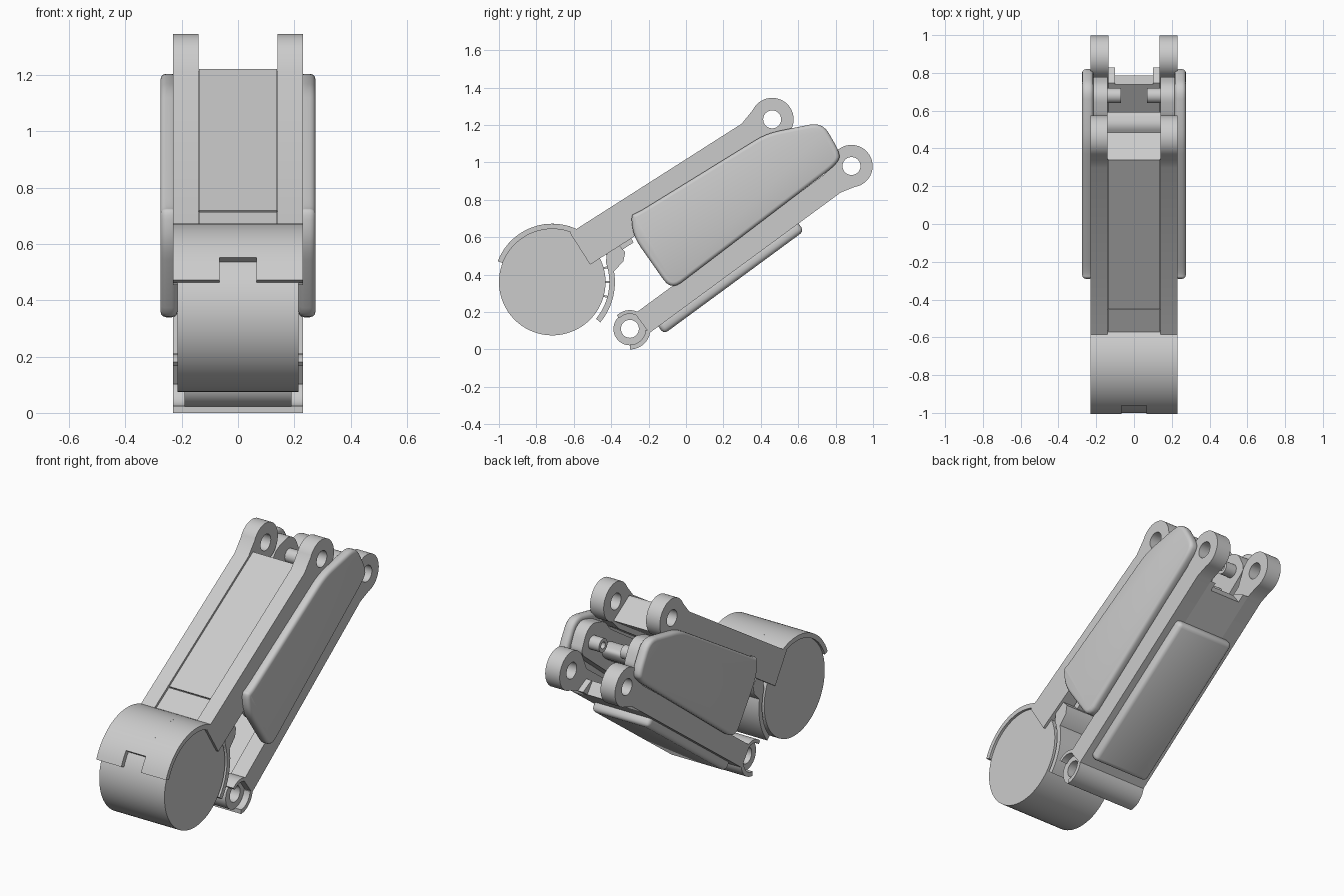
import bpy, bmesh
from math import sin, cos, radians, pi
from mathutils import Vector

if "Cube" in bpy.data.objects:
    bpy.data.objects.remove(bpy.data.objects["Cube"], do_unlink=True)

grey = bpy.data.materials.new("plain grey")
grey.use_nodes = True
grey.diffuse_color = (0.6, 0.6, 0.6, 1)
grey.node_tree.nodes["Principled BSDF"].inputs["Base Color"].default_value = (0.6, 0.6, 0.6, 1)
made = []


def solid(name, loops, x0, x1, bevel=0, mirror=False):
    """Extrude side-view loops (outline, then holes) from x0 to x1."""
    bm = bmesh.new()
    caps = ([], [])
    for loop in loops:
        rings = [[bm.verts.new((x, y, z)) for y, z in loop] for x in (x0, x1)]
        n = len(loop)
        for i in range(n):
            j = (i + 1) % n
            bm.faces.new((rings[0][i], rings[0][j], rings[1][j], rings[1][i]))
        for cap, ring in zip(caps, rings):
            cap.append(ring)
    for cap in caps:
        if len(cap) == 1:
            bm.faces.new(cap[0])
        else:
            edges = [bm.edges.get((r[i - 1], r[i])) for r in cap for i in range(len(r))]
            bmesh.ops.triangle_fill(bm, edges=edges, use_beauty=True)
    bmesh.ops.recalc_face_normals(bm, faces=bm.faces[:])
    if bevel:
        sharp = [e for e in bm.edges if e.calc_face_angle(0) > radians(40)]
        bmesh.ops.bevel(bm, geom=sharp, offset=bevel, segments=3, profile=0.5,
                        affect='EDGES', clamp_overlap=False)
    mesh = bpy.data.meshes.new(name)
    bm.to_mesh(mesh)
    bm.free()
    mesh.materials.append(grey)
    ob = bpy.data.objects.new(name, mesh)
    bpy.context.collection.objects.link(ob)
    if mirror:
        ob.modifiers.new("Mirror", 'MIRROR')
    made.append(ob)


def arc(c, r, a0, a1, n=24):
    return [(c[0] + r * cos(radians(a0 + (a1 - a0) * i / n)),
             c[1] + r * sin(radians(a0 + (a1 - a0) * i / n))) for i in range(n + 1)]


def circle(c, r, n=48):
    return arc(c, r, 0, 360, n)[:-1]


def band(c, r0, r1, a0, a1):
    return arc(c, r1, a0, a1) + arc(c, r0, a1, a0)


def rounded(points, d):
    """Round each corner of an outline."""
    out = []
    pts = [Vector(p) for p in points]
    for i, p in enumerate(pts):
        ends = []
        for q in (pts[i - 1], pts[(i + 1) % len(pts)]):
            way = q - p
            ends.append(p + way.normalized() * min(d, way.length * 0.45))
        for k in range(6):
            t = k / 5
            out.append(tuple(ends[0] * (1 - t) ** 2 + p * 2 * t * (1 - t) + ends[1] * t * t))
    return out


def place(origin, deg, points):
    """Map points along and across an arm into the side view."""
    c, s = cos(radians(deg)), sin(radians(deg))
    return [(origin[0] + u * c - v * s, origin[1] + u * s + v * c) for u, v in points]


def rect(u0, u1, v0, v1):
    return [(u0, v0), (u1, v0), (u1, v1), (u0, v1)]


# Drum with its cover and rear clip
hub = (-0.715, 0.36)
solid("drum", [circle(hub, 0.285, 72)], -0.215, 0.215)
solid("drum_cover_side", [band(hub, 0.284, 0.312, 50, 159)], 0.065, 0.23, mirror=True)
solid("drum_cover_middle", [band(hub, 0.284, 0.312, 50, 142)], -0.065, 0.065)
clip = arc(hub, 0.335, -40, 10) + [(-0.335, 0.47), (-0.325, 0.52), (-0.36, 0.56), (-0.42, 0.54)]
solid("rear_clip", [clip + arc(hub, 0.305, 20, -40)], -0.215, 0.215)
for a in (-15, 0, 15):
    solid("clip_rib", [band(hub, 0.28, 0.31, a - 1, a + 1)], -0.2, 0.2)

# Upper arm: two rails with eyelets, centre panels between them
base, tilt = (-0.62, 0.622), 32.5
eye_u, eye_v = 1.238, -0.068
rail = [(0, 0), (0, -0.2), (eye_u - 0.12, -0.2)] \
    + arc((eye_u, eye_v), 0.115, -105, 122, 40) + [(eye_u - 0.15, 0.0)]
hole = circle((eye_u, eye_v), 0.048, 32)
solid("upper_arm_rail", [place(base, tilt, rail), place(base, tilt, hole)],
      0.14, 0.23, mirror=True)
solid("upper_arm_core",
      [place(base, tilt, [(-0.03, -0.02), (-0.03, -0.17), (1.2, -0.17), (1.13, -0.02)])],
      -0.14, 0.14)
solid("upper_arm_short_panel", [place(base, tilt, rect(-0.03, 0.19, -0.03, -0.012))], -0.138, 0.138)
solid("upper_arm_long_panel", [place(base, tilt, rect(0.196, 1.13, -0.03, -0.01))], -0.138, 0.138)
solid("upper_arm_tongue", [place(base, tilt, rect(0.1, 0.26, -0.225, -0.17))], -0.13, 0.13)

# Lower arm: rails with eyelets, floor, barrel hinge and underside pad
foot, slope = (-0.30, 0.11), 36.3
reach = 1.47
low_rail = [(0.07, 0.05), (0.07, -0.08), (reach - 0.13, -0.08)] \
    + arc((reach, 0), 0.113, -118, 125, 40) + [(reach - 0.14, 0.05)]
solid("lower_arm_rail", [place(foot, slope, low_rail),
                         place(foot, slope, circle((reach, 0), 0.048, 32))],
      0.135, 0.23, mirror=True)
solid("lower_arm_floor", [place(foot, slope, rect(0.07, 1.29, -0.08, 0.0))], -0.135, 0.135)
for s in (-1, 1):
    solid("lower_arm_notch_corner",
          [place(foot, slope, [(1.28, -0.08), (1.34, -0.08), (1.3, 0.0), (1.28, 0.0)])],
          s * 0.1, s * 0.135)
solid("barrel_hinge", [circle(foot, 0.088), circle(foot, 0.048, 32)], -0.19, 0.19)
solid("barrel_lip", [band(foot, 0.085, 0.11, -90, -5)], -0.23, 0.23)
solid("barrel_hook", [band(foot, 0.08, 0.1, 65, 135)], -0.23, 0.23)
solid("underside_pad", [place(foot, slope, rect(0.13, 1.06, -0.13, -0.06))],
      -0.19, 0.19, bevel=0.025)

# Middle link between the arms, with side panels
cheek = [(-0.2, 0.62), (0.52, 1.09), (0.56, 1.15), (0.68, 1.185),
         (0.74, 1.15), (0.79, 1.04), (0.0, 0.41), (-0.15, 0.5)]
solid("middle_link_cheek", [rounded(cheek, 0.04)], 0.14, 0.235, mirror=True)
web = [(-0.12, 0.6), (0.52, 1.02), (0.6, 1.0), (0.58, 0.94), (-0.1, 0.5)]
solid("middle_link_web", [rounded(web, 0.03)], -0.14, 0.14)
panel = [(-0.295, 0.72), (-0.28, 0.6), (-0.08, 0.315), (0.8, 0.985),
         (0.83, 1.04), (0.73, 1.215), (0.43, 1.155), (-0.26, 0.73)]
solid("side_panel", [rounded(panel, 0.07)], 0.215, 0.275, bevel=0.02, mirror=True)

# Small knuckles inside the link's upper end
pin = (0.68, 1.07)
solid("knuckle", [circle(pin, 0.04, 24), circle(pin, 0.02, 24)], 0.07, 0.145, mirror=True)

bpy.ops.object.select_all(action='DESELECT')
for ob in made:
    ob.select_set(True)
bpy.context.view_layer.objects.active = made[0]
bpy.ops.object.shade_smooth_by_angle(angle=radians(35))
